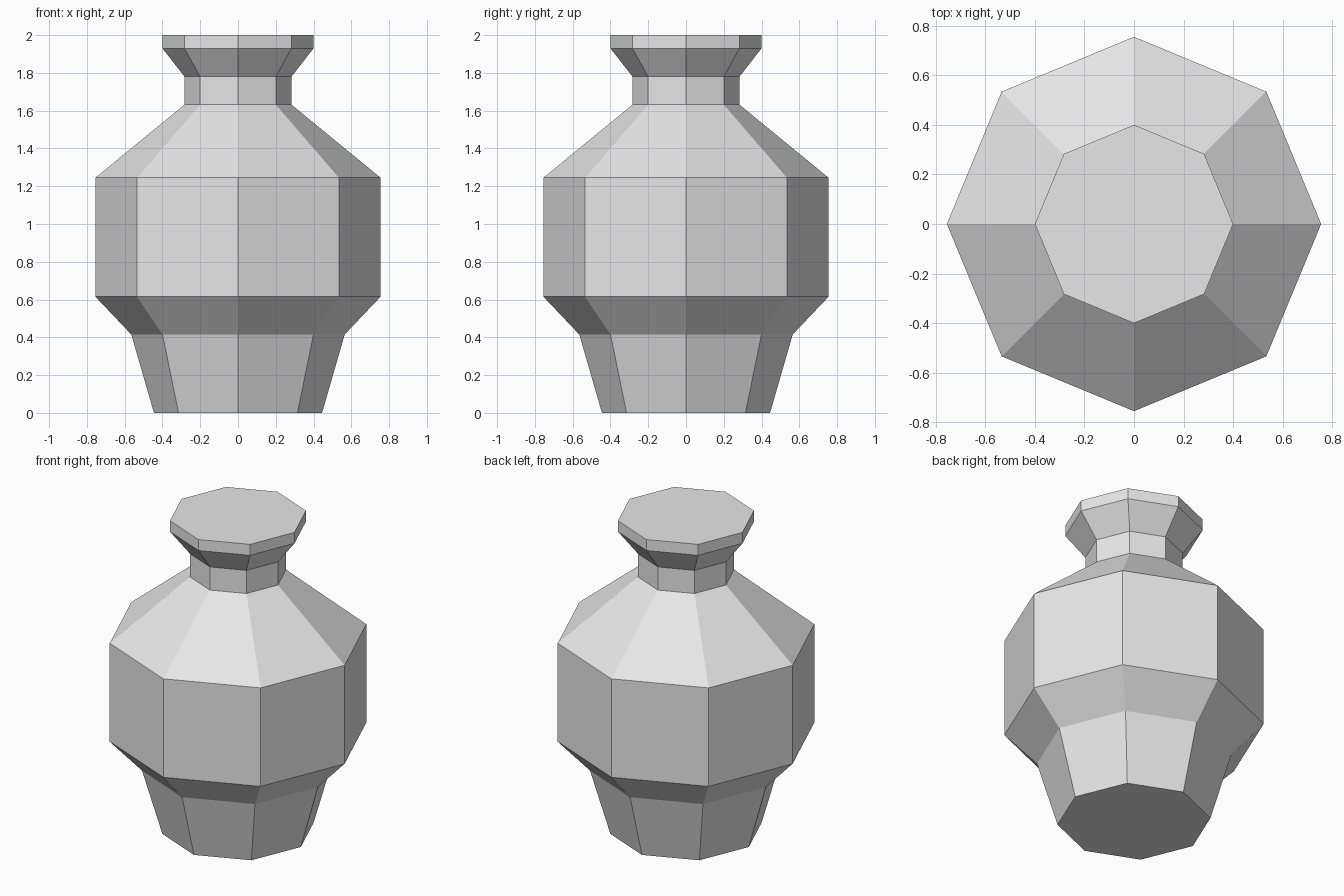
import bpy, bmesh
from math import cos, sin, pi

cube = bpy.data.objects.get("Cube")
if cube:
    bpy.data.objects.remove(cube, do_unlink=True)

SIDES = 8

# Single clay colour
clay = bpy.data.materials.new("grey_clay")
colour = (0.8, 0.8, 0.8, 1)
clay.diffuse_color = colour
clay.use_nodes = True
for node in clay.node_tree.nodes:
    if node.type == 'BSDF_PRINCIPLED':
        node.inputs["Base Color"].default_value = colour

# Outline from foot to rim: (radius, height)
profile = [
    (0.445, 0.0), (0.565, 0.415),      # foot
    (0.755, 0.615), (0.755, 1.245),    # belly
    (0.283, 1.632), (0.283, 1.78),     # shoulder and neck
    (0.40, 1.93), (0.40, 2.0),         # flared rim
]

# Octagonal rings with a corner on each axis, joined by flat quads
bm = bmesh.new()
rings = [[bm.verts.new((r * cos(2 * pi * i / SIDES), r * sin(2 * pi * i / SIDES), z))
          for i in range(SIDES)] for r, z in profile]
for low, high in zip(rings, rings[1:]):
    for i in range(SIDES):
        j = (i + 1) % SIDES
        bm.faces.new((low[i], low[j], high[j], high[i]))

# Closed base and lid
bm.faces.new(rings[0][::-1])
bm.faces.new(rings[-1])

mesh = bpy.data.meshes.new("vase")
bm.to_mesh(mesh)
bm.free()
mesh.materials.append(clay)
vase = bpy.data.objects.new("vase", mesh)
bpy.context.collection.objects.link(vase)
